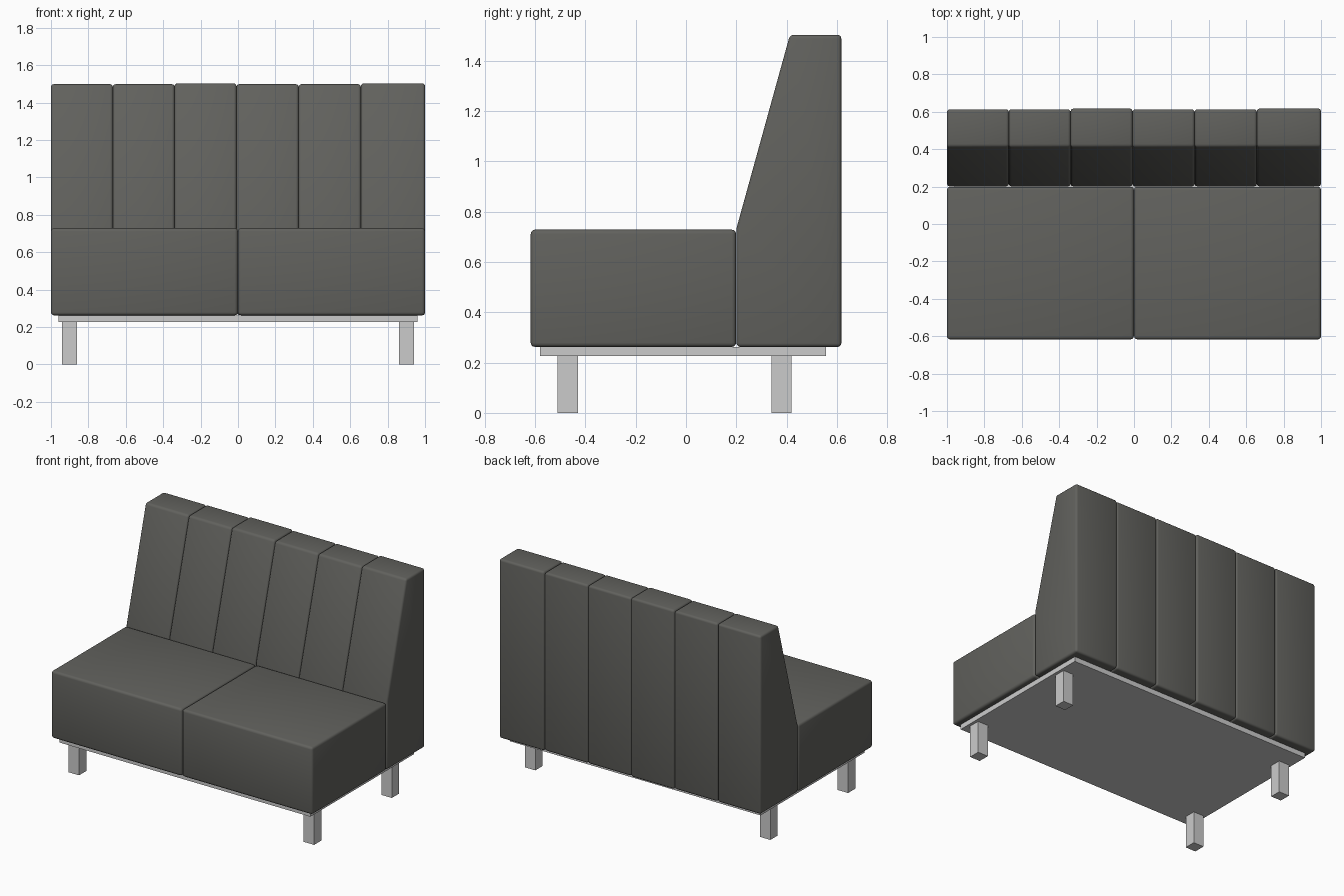
import bpy, bmesh, math

if "Cube" in bpy.data.objects:
    bpy.data.objects.remove(bpy.data.objects["Cube"])


def material(name, color):
    m = bpy.data.materials.new(name)
    m.diffuse_color = (*color, 1)
    m.use_nodes = True
    m.node_tree.nodes["Principled BSDF"].inputs["Base Color"].default_value = m.diffuse_color
    return m


fabric = material("dark_fabric", (0.12, 0.12, 0.11))
metal = material("light_metal", (0.6, 0.63, 0.6))


def extrude_x(name, profile, x0, x1, mat, bevel=0.0):
    """Extrude a (y, z) profile along x, then round its sharp edges."""
    bm = bmesh.new()
    face = bm.faces.new([bm.verts.new((x0, y, z)) for y, z in profile])
    res = bmesh.ops.extrude_face_region(bm, geom=[face])
    moved = [v for v in res["geom"] if isinstance(v, bmesh.types.BMVert)]
    bmesh.ops.translate(bm, verts=moved, vec=(x1 - x0, 0, 0))
    bmesh.ops.recalc_face_normals(bm, faces=bm.faces)
    if bevel:
        edges = [e for e in bm.edges if e.calc_face_angle(0) > math.radians(30)]
        bmesh.ops.bevel(bm, geom=edges, offset=bevel, segments=3,
                        profile=0.5, affect="EDGES", clamp_overlap=True)
    me = bpy.data.meshes.new(name)
    bm.to_mesh(me)
    bm.free()
    me.materials.append(mat)
    ob = bpy.data.objects.new(name, me)
    bpy.context.collection.objects.link(ob)
    if bevel:
        bpy.ops.object.select_all(action="DESELECT")
        ob.select_set(True)
        bpy.context.view_layer.objects.active = ob
        bpy.ops.object.shade_smooth_by_angle(angle=math.radians(35))
    return ob


def box(name, x0, x1, y0, y1, z0, z1, mat, bevel=0.0):
    return extrude_x(name, [(y0, z0), (y1, z0), (y1, z1), (y0, z1)], x0, x1, mat, bevel)


# Two seat cushions
for side, x0, x1 in (("left", -1, -0.001), ("right", 0.001, 1)):
    box(f"seat_cushion_{side}", x0, x1, -0.617, 0.199, 0.262, 0.728, fabric, 0.017)

# Six upright back panels; every third one is slightly fuller
bounds = [-1, -0.669, -0.339, -0.008, 0.324, 0.657, 1]
for i in range(6):
    d = 0.004 if i % 3 == 2 else 0.0
    profile = [(0.201, 0.264 - d / 2), (0.613 + d, 0.264 - d / 2), (0.613 + d, 1.498 + d),
               (0.413, 1.498 + d), (0.201, 0.735)]
    extrude_x(f"back_panel_{i + 1}", profile, bounds[i], bounds[i + 1], fabric, 0.015)

# Base board
box("base_board", -0.96, 0.96, -0.58, 0.556, 0.227, 0.262, metal)

# Four square legs
for row, y in (("front", -0.47), ("rear", 0.38)):
    for side, x in (("left", -0.9), ("right", 0.9)):
        box(f"{row}_leg_{side}", x - 0.04, x + 0.04, y - 0.04, y + 0.04, 0, 0.227, metal)
